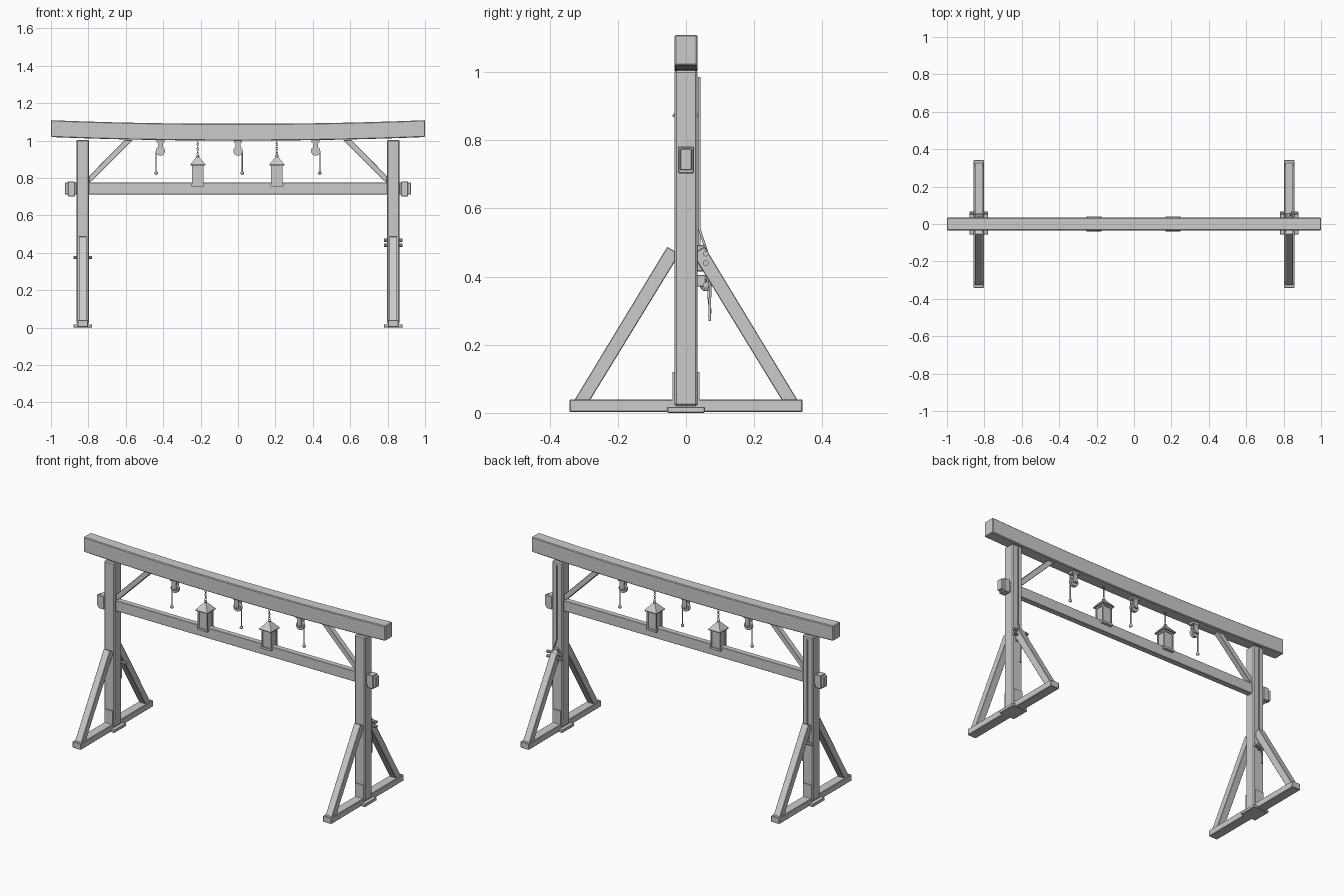
import bpy, bmesh
from math import pi, sin, cos
from mathutils import Vector

if "Cube" in bpy.data.objects:
    bpy.data.objects.remove(bpy.data.objects["Cube"])


def finish(name, bm, bevel=0.0, smooth=False):
    bmesh.ops.recalc_face_normals(bm, faces=bm.faces)
    me = bpy.data.meshes.new(name)
    bm.to_mesh(me)
    bm.free()
    ob = bpy.data.objects.new(name, me)
    bpy.context.collection.objects.link(ob)
    if bevel:
        mod = ob.modifiers.new("chamfer", 'BEVEL')
        mod.width, mod.segments = bevel, 1
        mod.limit_method, mod.angle_limit = 'ANGLE', 0.6
    if smooth:
        for o in bpy.context.selected_objects:
            o.select_set(False)
        ob.select_set(True)
        bpy.context.view_layer.objects.active = ob
        bpy.ops.object.shade_smooth_by_angle()
    return ob


def box(name, lo, hi, bevel=0.0):
    bm = bmesh.new()
    bmesh.ops.create_cube(bm, size=1)
    for v in bm.verts:
        v.co = Vector([(a + b) / 2 + c * (b - a) for a, b, c in zip(lo, hi, v.co)])
    return finish(name, bm, bevel)


def prism(name, pts, axis, lo, hi, bevel=0.0):
    """Extrude a 2D outline along x (points are y,z) or y (points are x,z)."""
    bm = bmesh.new()
    def put(p, t):
        return (t, p[0], p[1]) if axis == 'x' else (p[0], t, p[1])
    a = [bm.verts.new(put(p, lo)) for p in pts]
    b = [bm.verts.new(put(p, hi)) for p in pts]
    bm.faces.new(a)
    bm.faces.new(b)
    for i in range(len(pts)):
        j = (i + 1) % len(pts)
        bm.faces.new((a[i], a[j], b[j], b[i]))
    return finish(name, bm, bevel)


def rod(name, p, q, r, sides=10, r2=None):
    p, q = Vector(p), Vector(q)
    bm = bmesh.new()
    bmesh.ops.create_cone(bm, cap_ends=True, segments=sides, radius1=r,
                          radius2=r if r2 is None else r2, depth=(q - p).length)
    rot = (q - p).to_track_quat('Z', 'Y')
    for v in bm.verts:
        v.co = rot @ v.co + (p + q) / 2
    return finish(name, bm, smooth=sides > 4)


def ball(name, c, r):
    bm = bmesh.new()
    bmesh.ops.create_uvsphere(bm, u_segments=10, v_segments=6, radius=r)
    bmesh.ops.translate(bm, verts=bm.verts, vec=c)
    return finish(name, bm, smooth=True)


def rope(name, pts, r):
    cu = bpy.data.curves.new(name, 'CURVE')
    cu.dimensions = '3D'
    cu.bevel_depth, cu.bevel_resolution, cu.use_fill_caps = r, 1, True
    sp = cu.splines.new('POLY')
    sp.points.add(len(pts) - 1)
    for sp_pt, p in zip(sp.points, pts):
        sp_pt.co = (*p, 1)
    ob = bpy.data.objects.new(name, cu)
    bpy.context.collection.objects.link(ob)


# Upward-curving top beam
xs = [-1 + i / 10 for i in range(21)]
def lift(x):
    return 0.019 * abs(x) ** 2.2
outline = [(x, 1.0 + lift(x)) for x in xs] + [(x, 1.09 + lift(x)) for x in reversed(xs)]
prism("top_beam", outline, 'y', -0.034, 0.034, 0.004)

# Crossbar passing through both posts
box("crossbar", (-0.925, -0.017, 0.712), (0.925, 0.017, 0.775), 0.002)

for s, side in ((-1, "left"), (1, "right")):
    x = s * 0.83
    # Post with chamfered edges, base pad, shoe plates and cross foot
    box(side + "_post", (x - 0.034, -0.034, 0.02), (x + 0.034, 0.034, 1.004), 0.006)
    box(side + "_pad", (x - 0.05, -0.055, 0), (x + 0.05, 0.055, 0.018), 0.002)
    box(side + "_foot", (x - 0.028, -0.342, 0.002), (x + 0.028, 0.342, 0.04), 0.003)
    for d in (-1, 1):
        y0, y1 = sorted((d * 0.03, d * 0.04))
        box(side + "_shoe_plate", (x - 0.028, y0, 0.03), (x + 0.028, y1, 0.12))
        # Raking leg brace
        prism(side + "_leg_brace", [(d * 0.327, 0.038), (d * 0.281, 0.038), (d * 0.032, 0.445),
                                    (d * 0.032, 0.474), (d * 0.055, 0.487)],
              'x', x - 0.021, x + 0.021, 0.002)
    # Wedge block locking the crossbar end
    a, b = sorted((s * 0.872, s * 0.91))
    box(side + "_wedge_block", (a, -0.023, 0.702), (b, 0.023, 0.782), 0.003)
    # Upper knee brace
    prism(side + "_knee_brace", [(s * 0.797, 0.775), (s * 0.797, 0.81), (s * 0.605, 1.003),
                                 (s * 0.562, 1.003), (s * 0.775, 0.79)], 'y', -0.016, 0.016, 0.002)
    # Cleats on the back of the post: bracket and peg
    for z in ((0.375,) if s < 0 else (0.44, 0.467)):
        rod(side + "_cleat_peg", (x - 0.05, 0.058, z), (x + 0.05, 0.058, z), 0.0085, 10)
    z0, z1 = (0.37, 0.405) if s < 0 else (0.415, 0.492)
    box(side + "_cleat_bracket", (x - 0.013, 0.03, z0), (x + 0.013, 0.057, z1), 0.002)
    # Rope running down the post with a loose tail
    zc = 0.39 if s < 0 else 0.46
    rope(side + "_post_rope", [(x, 0.039, 0.985), (x, 0.039, zc + 0.08), (x + 0.012, 0.062, zc + 0.01),
                               (x - 0.012, 0.068, zc - 0.02), (x + 0.01, 0.066, zc - 0.045),
                               (x + 0.006, 0.071, zc - 0.09), (x + 0.009, 0.069, 0.27)], 0.0042)
    bpy.ops.mesh.primitive_torus_add(major_segments=16, minor_segments=6, major_radius=0.014,
                                     minor_radius=0.004, location=(x, 0.058, zc - 0.015),
                                     rotation=(0, pi / 2, 0))
    bpy.context.object.name = side + "_rope_coil"

# Pulleys under the beam, each with a hanging pull rope
for x, d in ((-0.415, -1), (0, 1), (0.415, 1)):
    box("pulley_mount", (x - 0.022, -0.018, 0.99), (x + 0.022, 0.018, 1.004))
    for y in (-0.013, 0.013):
        box("pulley_cheek", (x - 0.014, y - 0.003, 0.937), (x + 0.014, y + 0.003, 0.995))
    rod("pulley_wheel", (x, -0.009, 0.944), (x, 0.009, 0.944), 0.025, 16)
    rod("pulley_axle", (x, -0.02, 0.944), (x, 0.02, 0.944), 0.006, 8)
    xr = x + d * 0.023
    rod("pull_rope", (xr, 0, 0.944), (xr, 0, 0.828), 0.0035, 8)
    ball("rope_knob", (xr, 0, 0.827), 0.01)

# Hanging lanterns
for x in (-0.215, 0.208):
    # Chain of alternating links
    for i in range(6):
        bpy.ops.mesh.primitive_torus_add(major_segments=10, minor_segments=5, major_radius=0.006,
                                         minor_radius=0.0018, location=(x, 0, 0.931 + i * 0.0125),
                                         rotation=(pi / 2, 0, (i % 2) * pi / 2))
        bpy.context.object.name = "lantern_chain_link"
        bpy.context.object.scale = (0.8, 1.35, 1)
    ball("lantern_finial", (x, 0, 0.917), 0.009)
    # Pyramid roof
    bm = bmesh.new()
    levels = ((0.04, 0.868), (0.04, 0.873), (0.007, 0.913))
    rings = [[bm.verts.new((x + a * h, b * h, z)) for a, b in ((-1, -1), (1, -1), (1, 1), (-1, 1))]
             for h, z in levels]
    bm.faces.new(rings[0])
    bm.faces.new(rings[-1])
    for lo, hi in zip(rings, rings[1:]):
        for i in range(4):
            bm.faces.new((lo[i], lo[(i + 1) % 4], hi[(i + 1) % 4], hi[i]))
    finish("lantern_roof", bm)
    # Body panes, base and corner posts
    box("lantern_panes", (x - 0.026, -0.026, 0.765), (x + 0.026, 0.026, 0.87))
    box("lantern_base", (x - 0.034, -0.034, 0.755), (x + 0.034, 0.034, 0.767))
    box("lantern_top_rail", (x - 0.031, -0.031, 0.86), (x + 0.031, 0.031, 0.869))
    for a in (-1, 1):
        for b in (-1, 1):
            cx, cy = x + a * 0.027, b * 0.027
            box("lantern_corner_post", (cx - 0.004, cy - 0.004, 0.765), (cx + 0.004, cy + 0.004, 0.87))
